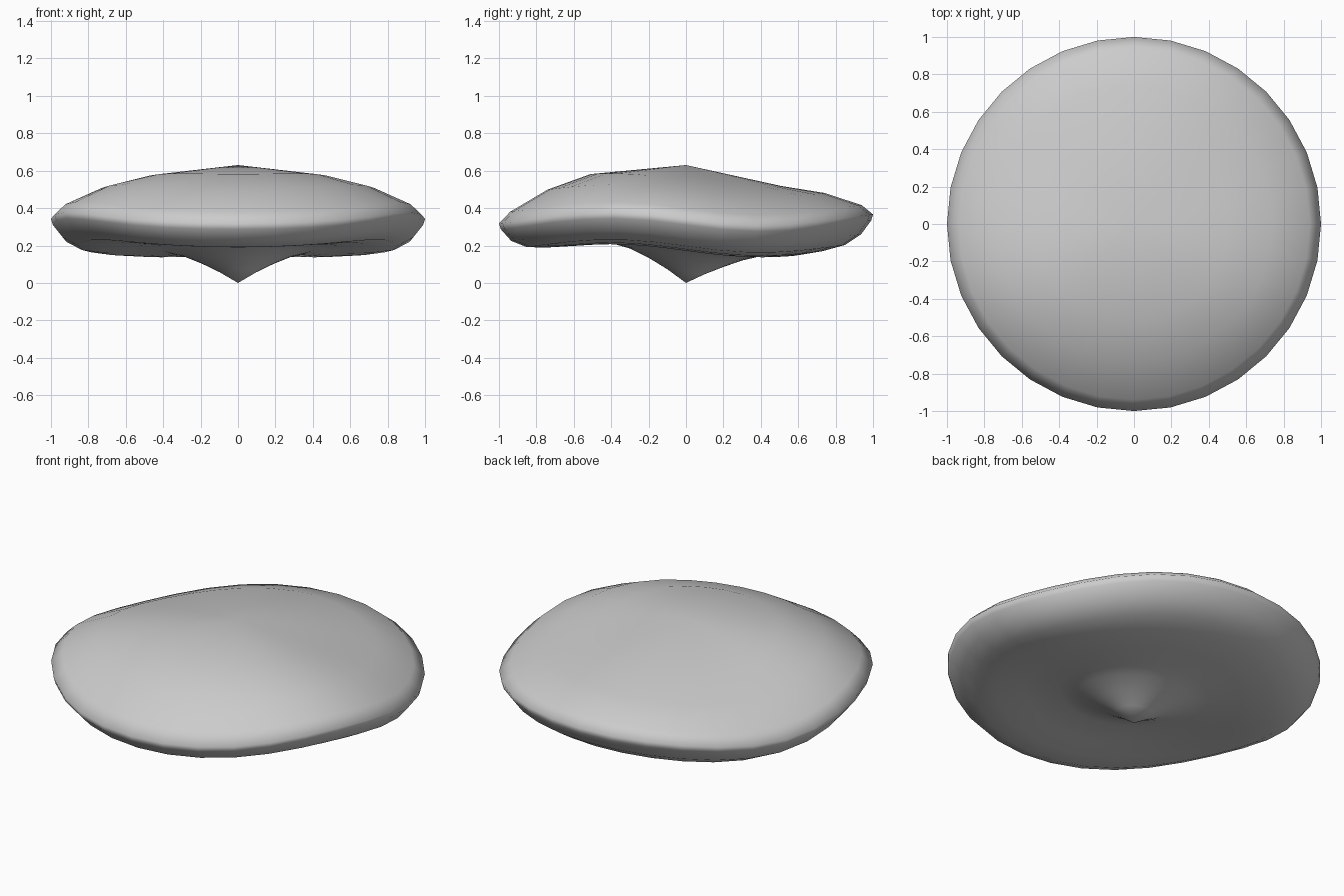
import bpy
import bmesh
import math

cube = bpy.data.objects.get("Cube")
if cube:
    bpy.data.objects.remove(cube, do_unlink=True)

SEGMENTS = 32

# Half outline (radius, height) from the bottom tip to the top centre
PROFILE = [(0.1, 0.06), (0.2, 0.11), (0.3, 0.152), (0.4, 0.178),
           (0.58, 0.172), (0.73, 0.18), (0.85, 0.197), (0.935, 0.242),
           (0.99, 0.31), (1.0, 0.342), (0.94, 0.398), (0.74, 0.49), (0.51, 0.55)]
BOTTOM_Z, TOP_Z = 0.0, 0.63


def wave(y):
    """Gentle front-to-back ripple of the whole cap."""
    return -0.035 * math.sin(3.9 * y)


def ring(bm, radius, height):
    verts = []
    for i in range(SEGMENTS):
        a = math.tau * i / SEGMENTS
        y = radius * math.sin(a)
        verts.append(bm.verts.new((radius * math.cos(a), y, height + wave(y))))
    return verts


# Grey material
grey = bpy.data.materials.new("light_grey")
grey.use_nodes = True
colour = (0.6, 0.6, 0.6, 1.0)
grey.diffuse_color = colour
grey.node_tree.nodes["Principled BSDF"].inputs["Base Color"].default_value = colour

# Rippled cap with a pointed underside
bm = bmesh.new()
rings = [ring(bm, r, z) for r, z in PROFILE]
tip = bm.verts.new((0, 0, BOTTOM_Z))
peak = bm.verts.new((0, 0, TOP_Z))
for i in range(SEGMENTS):
    j = (i + 1) % SEGMENTS
    bm.faces.new((tip, rings[0][j], rings[0][i]))
    bm.faces.new((peak, rings[-1][i], rings[-1][j]))
    for low, high in zip(rings, rings[1:]):
        bm.faces.new((low[i], low[j], high[j], high[i]))
bmesh.ops.recalc_face_normals(bm, faces=bm.faces)
for face in bm.faces:
    face.smooth = True

mesh = bpy.data.meshes.new("rippled_cap")
bm.to_mesh(mesh)
bm.free()
mesh.materials.append(grey)
cap = bpy.data.objects.new("rippled_cap", mesh)
bpy.context.collection.objects.link(cap)
